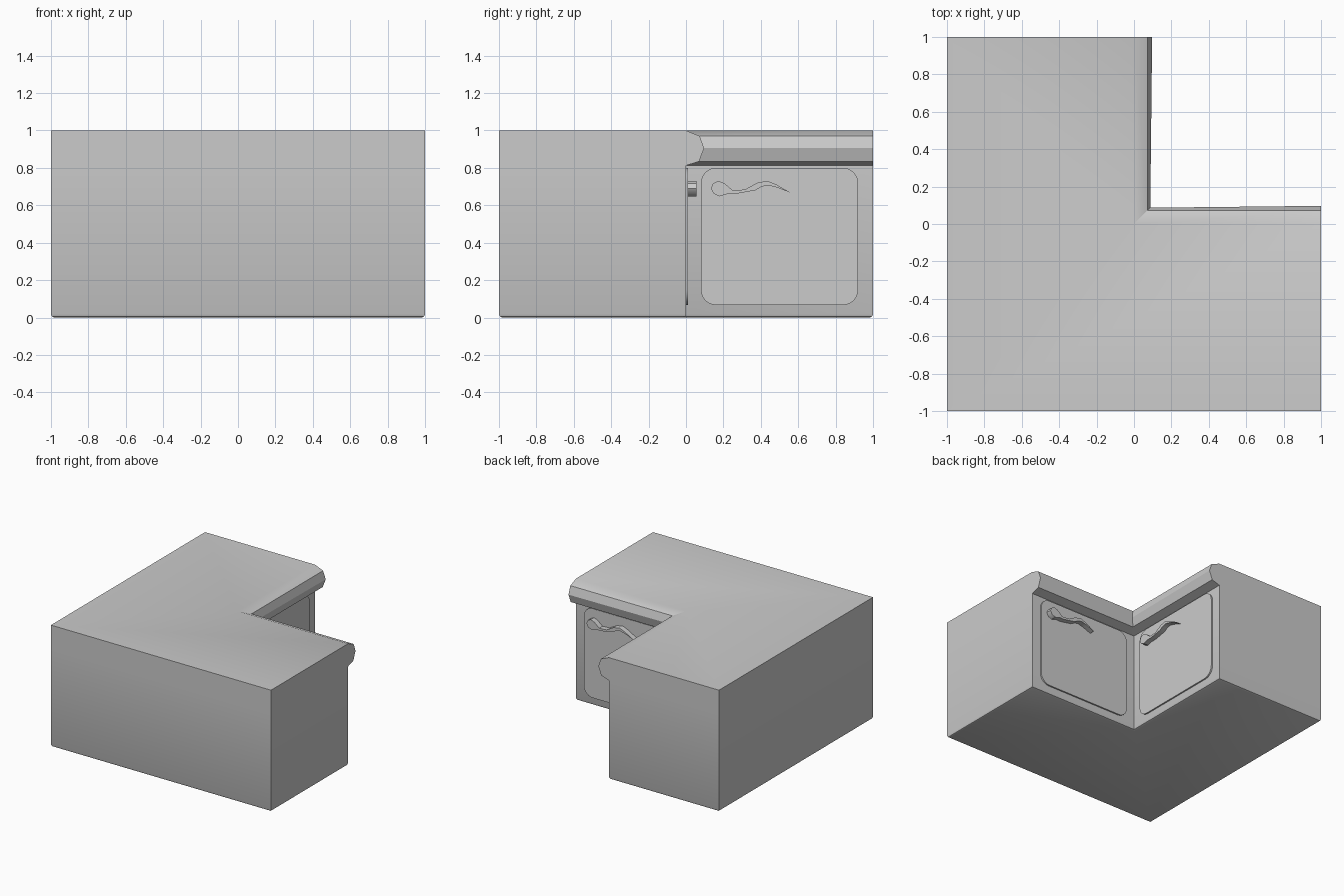
import bpy, bmesh, math

if "Cube" in bpy.data.objects:
    bpy.data.objects.remove(bpy.data.objects["Cube"])


def finish(name, bm, angle=30):
    bmesh.ops.recalc_face_normals(bm, faces=bm.faces)
    mesh = bpy.data.meshes.new(name)
    bm.to_mesh(mesh)
    bm.free()
    obj = bpy.data.objects.new(name, mesh)
    bpy.context.collection.objects.link(obj)
    bpy.ops.object.select_all(action='DESELECT')
    obj.select_set(True)
    bpy.context.view_layer.objects.active = obj
    bpy.ops.object.shade_smooth_by_angle(angle=math.radians(angle))
    return obj


def loft(name, rings, angle=30):
    bm = bmesh.new()
    loops = [[bm.verts.new(p) for p in ring] for ring in rings]
    n = len(loops[0])
    for a, b in zip(loops, loops[1:]):
        for i in range(n):
            j = (i + 1) % n
            bm.faces.new((a[i], a[j], b[j], b[i]))
    bm.faces.new(loops[0][::-1])
    bm.faces.new(loops[-1])
    return finish(name, bm, angle)


def l_ring(z, lip, inset=0.0, flare=0.0):
    o, d = 1 - inset, lip - inset
    return [(-o, -o, z), (o, -o, z), (o, d + flare, z),
            (d, d, z), (d + flare, o, z), (-o, o, z)]


# Corner counter: L-shaped outline stacked upward, with an overhanging worktop lip
loft("corner_counter", [
    l_ring(0.0, 0, 0.018),
    l_ring(0.005, 0, 0.006),
    l_ring(0.018, 0),
    l_ring(0.812, 0),
    l_ring(0.835, 0.07),
    l_ring(0.905, 0.087, flare=0.01),
    l_ring(0.97, 0.073),
    l_ring(1.0, 0),
])


# Door outline: rectangle with rounded corners
def rounded_rect(u0, u1, z0, z1, r, seg=6):
    pts = []
    for k, (cu, cz) in enumerate([(u1 - r, z1 - r), (u0 + r, z1 - r),
                                  (u0 + r, z0 + r), (u1 - r, z0 + r)]):
        for s in range(seg + 1):
            a = math.pi / 2 * (k + s / seg)
            pts.append((cu + r * math.cos(a), cz + r * math.sin(a)))
    return pts


door = rounded_rect(0.08, 0.92, 0.067, 0.80, 0.08)

# Wavy handle outline
handle = [(0.133, 0.69), (0.145, 0.717), (0.172, 0.73), (0.205, 0.718),
          (0.25, 0.68), (0.315, 0.684), (0.38, 0.72), (0.435, 0.731),
          (0.485, 0.71), (0.56, 0.667), (0.49, 0.694), (0.44, 0.707),
          (0.405, 0.70), (0.37, 0.68), (0.315, 0.67), (0.26, 0.66),
          (0.225, 0.662), (0.18, 0.648), (0.148, 0.662)]

# Each inner face of the L carries one door and one handle
sides = {"right": lambda n, u, z: (n, u, z),
         "back": lambda n, u, z: (1 - u, n, z)}
for side, place in sides.items():
    for part, outline, n0, n1 in (("door", door, -0.01, 0.012),
                                  ("handle", handle, 0.01, 0.055)):
        loft(f"{side}_{part}",
             [[place(n, u, z) for u, z in outline] for n in (n0, n1)], 40)
